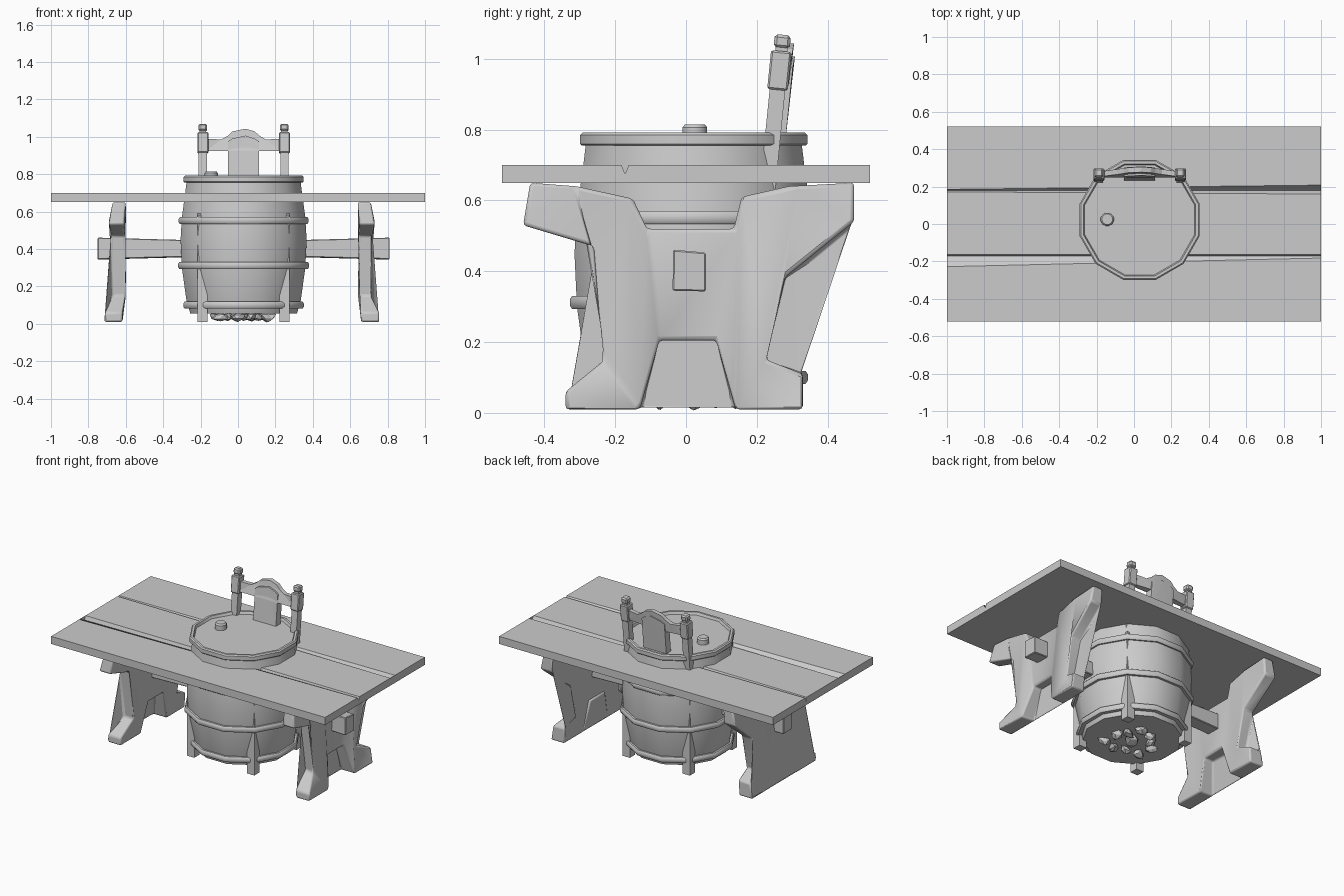
import bpy, bmesh, math, random
from mathutils import Vector, Matrix

if "Cube" in bpy.data.objects:
    bpy.data.objects.remove(bpy.data.objects["Cube"])

random.seed(4)
CX, CY = 0.03, 0.022          # barrel axis


def finish(name, bm, smooth=None, bevel=0, segs=1):
    bmesh.ops.recalc_face_normals(bm, faces=bm.faces)
    me = bpy.data.meshes.new(name)
    bm.to_mesh(me)
    bm.free()
    ob = bpy.data.objects.new(name, me)
    bpy.context.collection.objects.link(ob)
    if bevel:
        m = ob.modifiers.new("bevel", 'BEVEL')
        m.width, m.segments, m.limit_method = bevel, segs, 'ANGLE'
    if smooth:
        bpy.ops.object.select_all(action='DESELECT')
        ob.select_set(True)
        bpy.context.view_layer.objects.active = ob
        bpy.ops.object.shade_smooth_by_angle(angle=math.radians(smooth))
    return ob


def loft(name, a, b, **kw):
    """Solid between two matching outlines of 3D points."""
    bm = bmesh.new()
    va, vb = [bm.verts.new(p) for p in a], [bm.verts.new(p) for p in b]
    bm.faces.new(va)
    bm.faces.new(vb[::-1])
    n = len(va)
    for i in range(n):
        bm.faces.new((va[i], vb[i], vb[(i + 1) % n], va[(i + 1) % n]))
    bmesh.ops.triangulate(bm, faces=[f for f in bm.faces if len(f.verts) > 4])
    return finish(name, bm, **kw)


def box(name, c, size, tilt=0, bevel=0):
    bm = bmesh.new()
    bmesh.ops.create_cube(bm, size=1, matrix=Matrix.Translation(c)
                          @ Matrix.Rotation(tilt, 4, 'X') @ Matrix.Diagonal((*size, 1)))
    return finish(name, bm, bevel=bevel)


def turned(name, profile, sides=12, center=(CX, CY), closed=False, smooth=35):
    """Revolve (flat-to-flat radius, z) points into an n-gon shell or ring."""
    bm = bmesh.new()
    k = 1 / math.cos(math.pi / sides)
    rings = []
    for r, z in profile:
        angs = [2 * math.pi * (i + .5) / sides for i in range(sides)]
        rings.append([bm.verts.new((center[0] + r * k * math.cos(t),
                                    center[1] + r * k * math.sin(t), z)) for t in angs])
    pairs = list(zip(rings, rings[1:]))
    if closed:
        pairs.append((rings[-1], rings[0]))
    else:
        bm.faces.new(rings[0])
        bm.faces.new(rings[-1])
    for p, q in pairs:
        for i in range(sides):
            j = (i + 1) % sides
            bm.faces.new((p[i], p[j], q[j], q[i]))
    return finish(name, bm, smooth=smooth)


# Table top with two tapering V grooves
def top_section(x, back, front):
    outline = [(-.52, .65), (.52, .65), (.52, .70)]
    for y1, ym, y2 in (back, front):
        outline += [(y2, .70), (ym, .675), (y1, .70)]
    return [(x, y, z) for y, z in outline + [(-.52, .70)]]


loft("table_top",
     top_section(-1, (.172, .180, .185), (-.228, -.172, -.162)),
     top_section(1, (.160, .180, .208), (-.182, -.172, -.162)))

# Barrel body, hoops, rim and bung
turned("barrel_body", [(.285, .055), (.305, .12), (.33, .30), (.337, .45),
                       (.33, .57), (.312, .70), (.303, .775)])
for name, r, z, h in (("bottom_hoop", .322, .10, .036), ("lower_hoop", .35, .312, .036),
                      ("upper_hoop", .347, .552, .036)):
    turned(name, [(r - .04, z - h / 2), (r - .006, z - h / 2), (r, z - h / 4),
                  (r, z + h / 4), (r - .006, z + h / 2), (r - .04, z + h / 2)], closed=True)
turned("barrel_rim", [(.285, .755), (.316, .755), (.321, .76), (.321, .785),
                      (.314, .792), (.30, .792), (.292, .77)], closed=True)
turned("bung", [(.035, .77), (.035, .806), (.028, .815)], center=(-.143, .025))

# Corner posts that poke out of the barrel, with clips over the upper hoop
for sx in (-1, 1):
    for sy in (-1, 1):
        box("barrel_post", (CX + sx * .219, CY + sy * .219, .30), (.054, .054, .58))
        box("hoop_clip", (CX + sx * .224, CY + sy * .224, .557), (.05, .05, .055), bevel=.006)

# Broken lumps under the barrel
for i in range(11):
    bm = bmesh.new()
    r = .06 if i == 0 else .036
    d = 0 if i == 0 else random.uniform(.09, .17)
    t = i * 2 * math.pi / 10
    bmesh.ops.create_icosphere(bm, subdivisions=1, radius=1)
    for v in bm.verts:
        v.co *= random.uniform(.7, 1.15)
    M = (Matrix.Translation((CX + d * math.cos(t), CY + d * math.sin(t), .038))
         @ Matrix.Rotation(random.uniform(0, 6), 4, 'Z') @ Matrix.Diagonal((r * 1.3, r * .8, .028, 1)))
    bmesh.ops.transform(bm, matrix=M, verts=bm.verts)
    finish("underside_lump", bm)

# Leaning chair back: posts, blocks, knobs
TILT = -.1


def lean(z):
    return .237 + (z - .70) * .1


for sx in (-1, 1):
    x = CX + sx * .218
    for name, z0, z1, w, bev in (("back_post", .56, .93, .044, 0), ("back_block", .912, 1.022, .058, .005),
                                 ("knob_neck", 1.015, 1.04, .034, 0), ("back_knob", 1.03, 1.068, .046, .008)):
        z = (z0 + z1) / 2
        box(name, (x, lean(z), z), (w, w, z1 - z0), TILT, bev)

# Bowed, arched rail and pointed centre panel
def bowed(pts, y0, y1, name):
    def side(off):
        return [(CX + x, lean(z) + off + .018 * (1 - (x / .2) ** 2), z) for x, z in pts]
    loft(name, side(y0), side(y1))


half = [(.2, .925), (.2, .99), (.12, .985), (.085, 1.005), (.06, 1.028)]
bowed([(-.07, .925), (.07, .925)] + half + [(.01, 1.043)]
      + [(-x, z) for x, z in reversed(half)], -.012, .016, "back_rail")
bowed([(-.083, .76), (.083, .76), (.083, .975), (.06, .99), (.01, 1.006),
       (-.06, .99), (-.083, .975)], -.026, .022, "back_panel")

# Trestle legs: (y, z, outward flare)
LEG = [(-.44, .65, 0), (-.46, .53, .022), (-.26, .47, .01), (-.23, .15, 0), (-.34, .06, .045),
       (-.34, .01, .045), (-.13, .01, .045), (-.075, .205, 0), (.085, .205, 0), (.14, .01, .045),
       (.33, .01, .045), (.33, .11, .03), (.227, .15, 0), (.28, .383, .01), (.475, .54, .022),
       (.475, .65, 0), (.29, .64, 0), (.157, .61, 0), (.135, .52, 0), (-.11, .52, 0),
       (-.15, .605, 0), (-.31, .64, 0)]
for s in (-1, 1):
    loft("trestle_leg", [(.02 + s * (.62 + f * .4), y, z) for y, z, f in LEG],
         [(.02 + s * (.69 + f), y, z) for y, z, f in LEG], smooth=50, bevel=.01, segs=2)

# Cross beams from barrel through each leg
for s in (-1, 1):
    def end(d, h):
        x = .03 + s * d
        return [(x, -.038, .402 - h), (x, .056, .40 - h), (x, .056, .396 + h), (x, -.036, .404 + h)]
    loft("cross_beam", end(.30, .044), end(.78, .057), bevel=.004)
